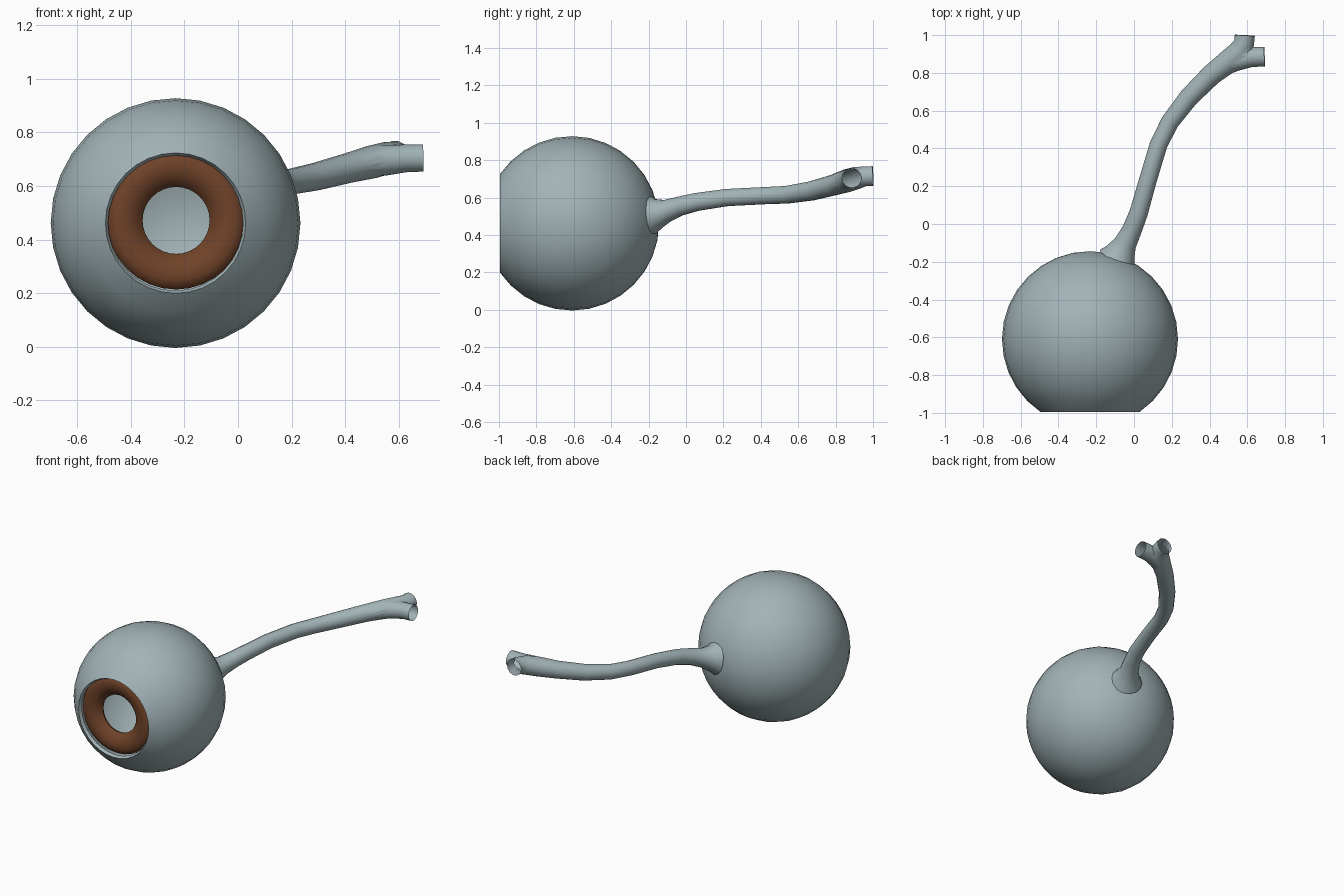
import bpy, bmesh, math
from mathutils import Vector, Matrix

if "Cube" in bpy.data.objects:
    bpy.data.objects.remove(bpy.data.objects["Cube"])


def material(name, rgb):
    m = bpy.data.materials.new(name)
    m.use_nodes = True
    m.diffuse_color = (*rgb, 1)
    m.node_tree.nodes["Principled BSDF"].inputs["Base Color"].default_value = (*rgb, 1)
    return m


grey = material("pale blue grey", (0.36, 0.45, 0.47))
brown = material("iris brown", (0.16, 0.055, 0.022))


def make_object(name, bm, mat):
    mesh = bpy.data.meshes.new(name)
    bm.to_mesh(mesh)
    bm.free()
    mesh.materials.append(mat)
    obj = bpy.data.objects.new(name, mesh)
    bpy.context.collection.objects.link(obj)
    return obj


def smooth(obj, angle=50):
    bpy.ops.object.select_all(action='DESELECT')
    obj.select_set(True)
    bpy.context.view_layer.objects.active = obj
    bpy.ops.object.shade_smooth_by_angle(angle=math.radians(angle))


def lathe(name, profile, center, mat, segments=32):
    """Spin a (radius, y) profile around the front-back axis."""
    bm = bmesh.new()
    verts = [bm.verts.new((r, y, 0)) for r, y in profile]
    edges = [bm.edges.new(pair) for pair in zip(verts, verts[1:])]
    bmesh.ops.spin(bm, geom=verts + edges, cent=(0, 0, 0), axis=(0, 1, 0),
                   angle=math.tau, steps=segments, use_duplicate=False)
    bmesh.ops.remove_doubles(bm, verts=bm.verts, dist=1e-4)
    bmesh.ops.recalc_face_normals(bm, faces=bm.faces)
    bmesh.ops.translate(bm, verts=bm.verts, vec=center)
    obj = make_object(name, bm, mat)
    smooth(obj)
    return obj


def tube(name, path, mat, sides=14):
    """Capped tube through (x, y, z, radius) stations."""
    bm = bmesh.new()
    pts = [Vector(p[:3]) for p in path]
    rings = []
    for i, p in enumerate(path):
        tangent = (pts[min(i + 1, len(pts) - 1)] - pts[max(i - 1, 0)]).normalized()
        side = tangent.cross(Vector((0, 0, 1))).normalized()
        up = side.cross(tangent)
        rings.append([bm.verts.new(pts[i] + p[3] * (side * math.cos(a) + up * math.sin(a)))
                      for a in (math.tau * k / sides for k in range(sides))])
    for low, high in zip(rings, rings[1:]):
        for k in range(sides):
            n = (k + 1) % sides
            bm.faces.new((low[k], low[n], high[n], high[k]))
    bm.faces.new(rings[0])
    bm.faces.new(rings[-1])
    bmesh.ops.recalc_face_normals(bm, faces=bm.faces)
    return make_object(name, bm, mat)


# Eyeball: thin hollow shell with a round opening at the front
center = Vector((-0.233, -0.61, 0.462))
R, inner, opening = 0.466, 0.445, 0.262
stop = math.pi - math.asin(opening / R)
arc = [stop * i / 13 for i in range(14)]
shell = [(R * math.sin(a), R * math.cos(a)) for a in arc]
shell += [(0.252, -0.365)]
shell += [(inner * math.sin(a), inner * math.cos(a)) for a in reversed(arc[:-1])]
lathe("eyeball_shell", shell, center, grey)

# Iris: rounded ring set just inside the opening
iris = [(0.258, -0.345), (0.247, -0.362), (0.225, -0.372), (0.195, -0.374),
        (0.165, -0.364), (0.14, -0.347), (0.125, -0.325), (0.13, -0.31),
        (0.19, -0.31), (0.258, -0.345)]
lathe("iris_ring", iris, center + Vector((0.002, 0, 0.01)), brown)

# Nerve: flared stalk ending in one open branch, joined to a side branch
nerve = tube("optic_nerve", [
    (-0.088, -0.185, 0.508, 0.105), (-0.07, -0.15, 0.515, 0.08),
    (-0.045, -0.1, 0.53, 0.06), (-0.01, -0.03, 0.555, 0.052),
    (0.025, 0.06, 0.577, 0.049), (0.07, 0.22, 0.6, 0.047),
    (0.13, 0.42, 0.61, 0.047), (0.19, 0.54, 0.615, 0.048),
    (0.29, 0.67, 0.635, 0.052), (0.41, 0.79, 0.667, 0.056),
    (0.5, 0.86, 0.69, 0.062), (0.56, 0.915, 0.706, 0.06),
    (0.584, 0.96, 0.714, 0.053), (0.586, 0.999, 0.715, 0.054)], grey)
branch = tube("side_branch", [
    (0.46, 0.825, 0.68, 0.045), (0.54, 0.868, 0.695, 0.058),
    (0.62, 0.884, 0.703, 0.053), (0.691, 0.886, 0.705, 0.052)], grey)
union = nerve.modifiers.new("join", 'BOOLEAN')
union.operation = 'UNION'
union.solver = 'EXACT'
union.object = branch
bpy.context.view_layer.objects.active = nerve
bpy.ops.object.modifier_apply(modifier="join")
bpy.data.objects.remove(branch)

# Open the two branch ends
bm = bmesh.new()
bm.from_mesh(nerve.data)
caps = [f for f in bm.faces
        if (f.normal.x > 0.9 and f.calc_center_median().x > 0.67)
        or (f.normal.y > 0.9 and f.calc_center_median().y > 0.97)]
bmesh.ops.delete(bm, geom=caps, context='FACES')
bm.to_mesh(nerve.data)
bm.free()
smooth(nerve, 60)
